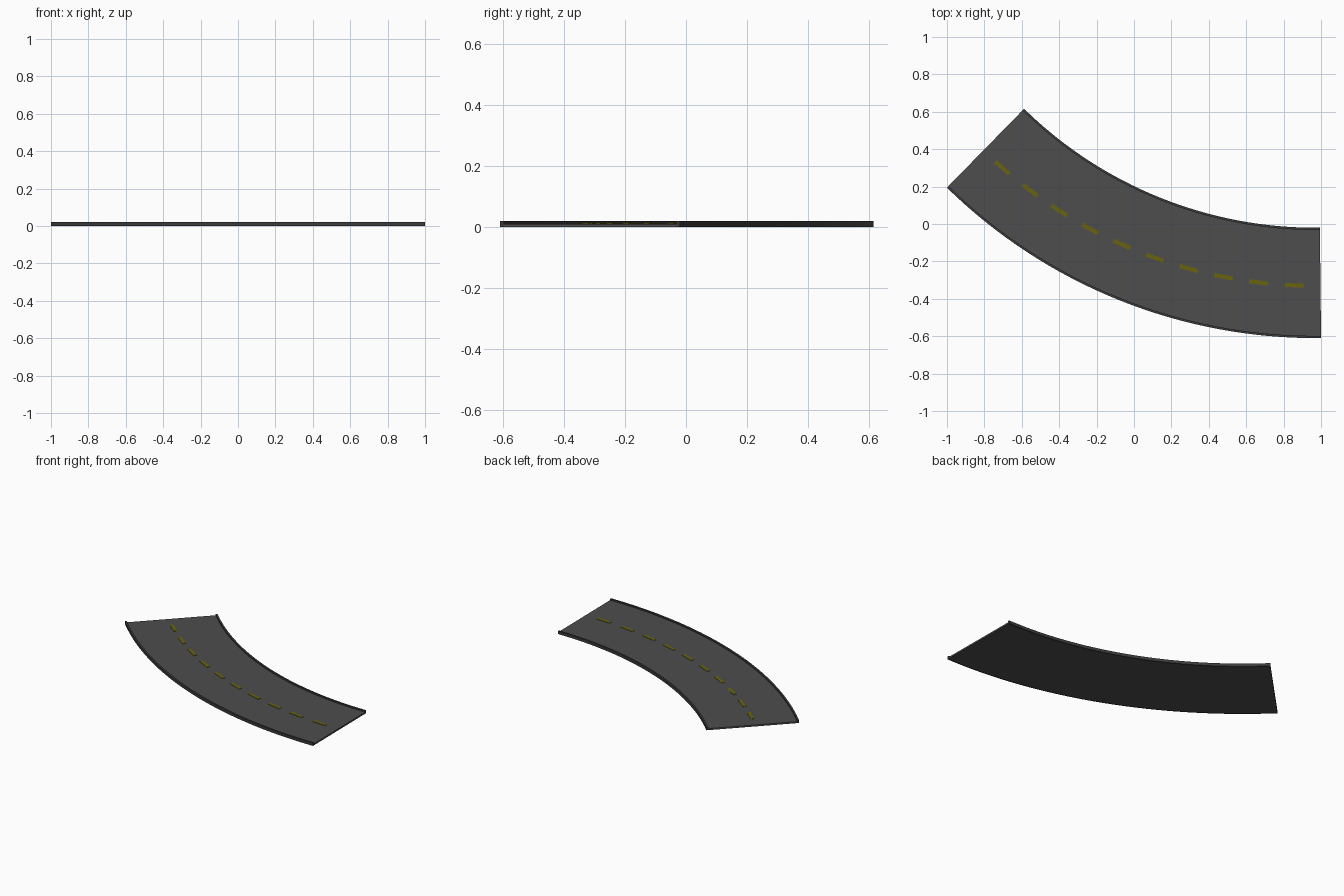
import bpy, bmesh, math

if "Cube" in bpy.data.objects:
    bpy.data.objects.remove(bpy.data.objects["Cube"])

CX, CY = 0.9705, 2.207          # centre of the bend
R_IN, R_OUT = 2.227, 2.817
A0, A1 = math.radians(-0.6 + 1.2), math.radians(45.6)
A0, A1 = math.radians(-0.6), math.radians(44.4)


def material(name, rgb):
    m = bpy.data.materials.new(name)
    m.diffuse_color = (*rgb, 1)
    m.use_nodes = True
    m.node_tree.nodes["Principled BSDF"].inputs["Base Color"].default_value = m.diffuse_color
    return m


asphalt = material("asphalt grey", (0.075, 0.075, 0.075))
kerb_mat = material("kerb dark grey", (0.045, 0.045, 0.045))
yellow = material("line yellow", (0.14, 0.125, 0.005))


def point(r, a, z):
    return (CX - r * math.sin(a), CY - r * math.cos(a), z)


def arc_solid(name, sections, mat, a0=A0, a1=A1, n=32):
    """Sweep rectangles (r0, r1, z0, z1) along the bend."""
    bm = bmesh.new()
    for r0, r1, z0, z1 in sections:
        rings = []
        for i in range(n + 1):
            a = a0 + (a1 - a0) * i / n
            rings.append([bm.verts.new(point(r, a, z)) for r, z in
                          ((r0, z0), (r1, z0), (r1, z1), (r0, z1))])
        for p, q in zip(rings, rings[1:]):
            for k in range(4):
                bm.faces.new((p[k], p[(k + 1) % 4], q[(k + 1) % 4], q[k]))
        bm.faces.new(rings[0])
        bm.faces.new(rings[-1][::-1])
    bmesh.ops.recalc_face_normals(bm, faces=bm.faces)
    me = bpy.data.meshes.new(name)
    bm.to_mesh(me)
    bm.free()
    me.materials.append(mat)
    ob = bpy.data.objects.new(name, me)
    bpy.context.collection.objects.link(ob)
    return ob


# road slab and the raised lips along both edges
W = 0.012
arc_solid("road_slab", [(R_IN + W, R_OUT - W, 0, 0.011)], asphalt)
arc_solid("inner_kerb", [(R_IN, R_IN + W, 0, 0.02)], kerb_mat)
arc_solid("outer_kerb", [(R_OUT - W, R_OUT, 0, 0.02)], kerb_mat)

# ten dashes of the centre line
half = 0.05 / 2.538
for i in range(10):
    mid = math.radians(2.6 + 4.3 * i)
    arc_solid(f"centre_dash_{i + 1}", [(2.527, 2.549, 0.0105, 0.0135)], yellow,
              mid - half, mid + half, 1)
